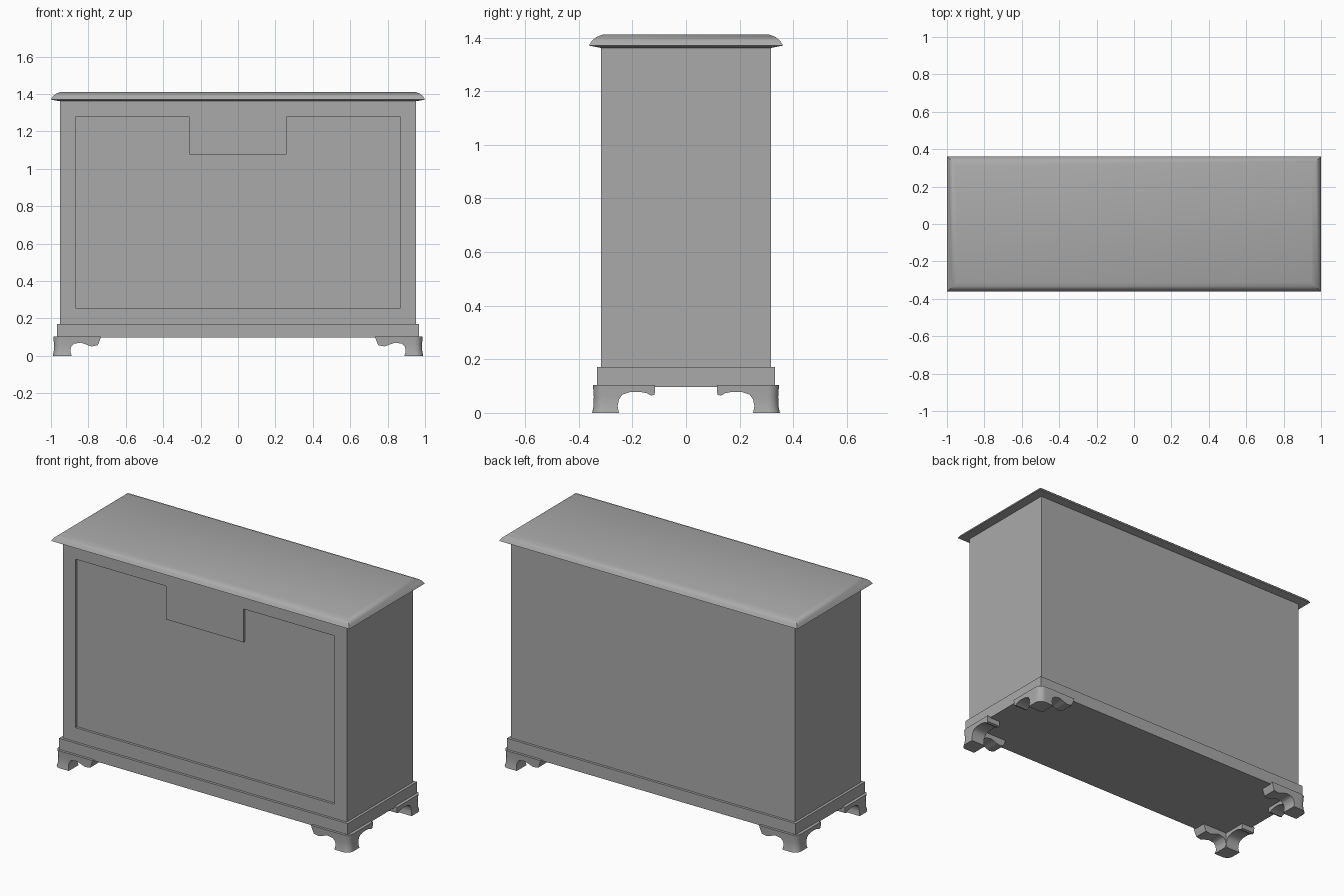
import bpy, bmesh, math
from mathutils import Vector

cube = bpy.data.objects.get("Cube")
if cube:
    bpy.data.objects.remove(cube, do_unlink=True)

# Single painted grey
grey = bpy.data.materials.new("plain grey")
grey.use_nodes = True
tone = (0.4, 0.4, 0.4, 1)
grey.diffuse_color = tone
grey.node_tree.nodes["Principled BSDF"].inputs["Base Color"].default_value = tone


def loft(name, rings):
    """Closed solid through a list of rings with equal point counts."""
    bm = bmesh.new()
    loops = [[bm.verts.new(p) for p in ring] for ring in rings]
    count = len(loops[0])
    for low, high in zip(loops, loops[1:]):
        for i in range(count):
            j = (i + 1) % count
            bm.faces.new((low[i], low[j], high[j], high[i]))
    bm.faces.new(loops[0][::-1])
    bm.faces.new(loops[-1])
    bmesh.ops.recalc_face_normals(bm, faces=bm.faces)
    mesh = bpy.data.meshes.new(name)
    bm.to_mesh(mesh)
    bm.free()
    mesh.materials.append(grey)
    obj = bpy.data.objects.new(name, mesh)
    bpy.context.collection.objects.link(obj)
    return obj


def rectangle(x, y, z):
    return [(-x, -y, z), (x, -y, z), (x, y, z), (-x, y, z)]


def activate(obj):
    bpy.ops.object.select_all(action='DESELECT')
    obj.select_set(True)
    bpy.context.view_layer.objects.active = obj


def carve(obj, cutter):
    cutter.hide_render = True
    mod = obj.modifiers.new("carve", 'BOOLEAN')
    mod.operation = 'DIFFERENCE'
    mod.solver = 'EXACT'
    mod.object = cutter
    activate(obj)
    bpy.ops.object.modifier_apply(modifier=mod.name)
    bpy.data.objects.remove(cutter, do_unlink=True)


def smooth(obj, degrees):
    activate(obj)
    bpy.ops.object.shade_smooth_by_angle(angle=math.radians(degrees))


# Cabinet body with a notched, recessed front panel
BODY_Y = 0.317
body = loft("cabinet_body", [rectangle(0.952, BODY_Y, z) for z in (0.17, 1.364)])
outline = [(-0.869, 0.256), (0.869, 0.256), (0.869, 1.277), (0.26, 1.277),
           (0.26, 1.075), (-0.26, 1.075), (-0.26, 1.277), (-0.869, 1.277)]
panel = loft("panel_cutter", [[(x, y, z) for x, z in outline]
                              for y in (-BODY_Y - 0.1, -BODY_Y + 0.015)])
carve(body, panel)

# Plinth below the body
loft("plinth", [rectangle(0.968, 0.332, z) for z in (0.097, 0.171)])

# Overhanging top with a rounded upper rim and chamfered underside
rim = [(0.045, 1.361), (0, 1.37), (0.01, 1.387), (0.028, 1.402), (0.052, 1.411)]
top = loft("top_board", [rectangle(1 - d, 0.362 - d, z) for d, z in rim])
smooth(top, 35)

# Bracket foot: an L-shaped plan with a rounded, slightly waisted outer corner
FOOT_X, FOOT_Y, ARM_X, ARM_Y, THICK, ROUND = 0.99, 0.35, 0.257, 0.235, 0.092, 0.04


def foot_ring(inset, z):
    x, y = FOOT_X - inset, FOOT_Y - inset
    ring = [(x - ROUND * (1 - math.cos(a)), y - ROUND * (1 - math.sin(a)), z)
            for a in (math.pi / 2 * i / 8 for i in range(9))]
    inner_x, inner_y = FOOT_X - THICK, FOOT_Y - THICK
    end_x, end_y = FOOT_X - ARM_X, FOOT_Y - ARM_Y
    return ring + [(end_x, y, z), (end_x, inner_y, z), (inner_x, inner_y, z),
                   (inner_x, end_y, z), (x, end_y, z)]


feet = loft("bracket_feet", [foot_ring(d, z) for d, z in
                             ((0, 0), (0.005, 0.025), (0.006, 0.06), (0.003, 0.104))])

# Scrolled arches under both arms, as (distance from outer face, height)
arch_x = [(0.1, 0), (0.093, 0.025), (0.098, 0.048), (0.112, 0.064), (0.15, 0.07),
          (0.187, 0.057), (0.207, 0.05), (0.24, 0.056), (0.25, 0.08), (0.258, 0.105)]
arch_y = [(0.1, 0), (0.095, 0.025), (0.1, 0.05), (0.112, 0.068), (0.14, 0.077),
          (0.18, 0.078), (0.205, 0.073), (0.22, 0.064), (0.233, 0.068), (0.236, 0.105)]


def arch_area(points):
    return [(points[0][0], -0.05)] + points + [(0.32, 0.105), (0.32, -0.05)]


carve(feet, loft("arch_cutter_x", [[(FOOT_X - u, FOOT_Y + v, z) for u, z in arch_area(arch_x)]
                                   for v in (-0.24, 0.05)]))
carve(feet, loft("arch_cutter_y", [[(FOOT_X + v, FOOT_Y - u, z) for u, z in arch_area(arch_y)]
                                   for v in (-0.26, 0.05)]))
mirror = feet.modifiers.new("four corners", 'MIRROR')
mirror.use_axis = (True, True, False)
mirror.use_clip = False
mirror.use_mirror_merge = False
activate(feet)
bpy.ops.object.modifier_apply(modifier=mirror.name)
smooth(feet, 40)
